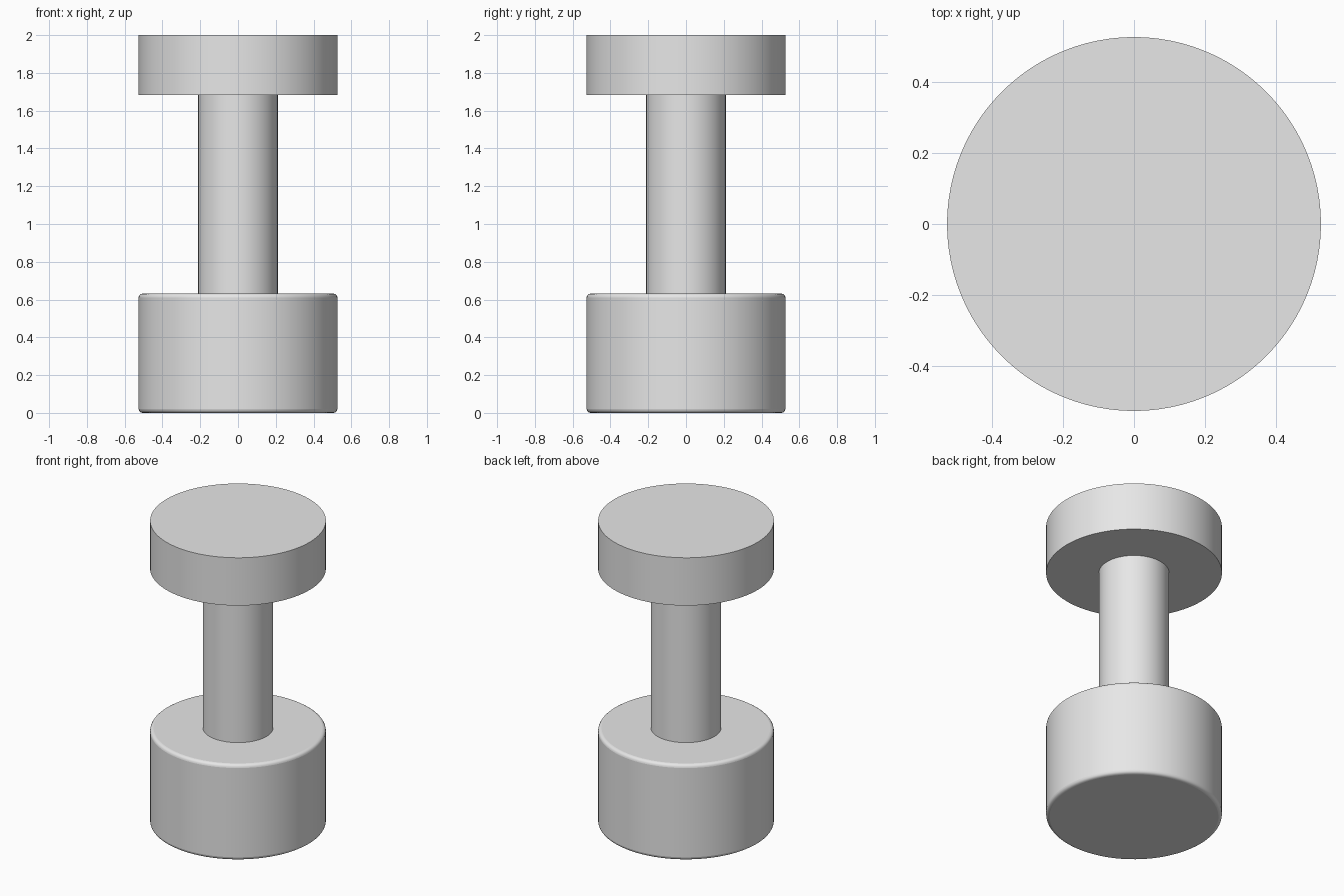
import bpy

if "Cube" in bpy.data.objects:
    bpy.data.objects.remove(bpy.data.objects["Cube"], do_unlink=True)

# Proportions: the whole stack is 9.5 units tall, scaled to 2
UNIT = 2 / 9.5 / 2 * 1.0
DISC_R = 5 * UNIT
STEM_R = 2 * UNIT
FILLET = 0.2 * UNIT

grey = bpy.data.materials.new("plain grey")
grey.use_nodes = True
colour = (0.8, 0.8, 0.8, 1)
grey.diffuse_color = colour
grey.node_tree.nodes["Principled BSDF"].inputs["Base Color"].default_value = colour


def cylinder(name, radius, bottom, top, fillet=0):
    """Upright smooth cylinder, optionally with rounded rims."""
    bpy.ops.mesh.primitive_cylinder_add(
        vertices=96, radius=radius, depth=top - bottom,
        location=(0, 0, (bottom + top) / 2))
    obj = bpy.context.object
    obj.name = name
    obj.data.materials.append(grey)
    bpy.ops.object.shade_smooth_by_angle()
    if fillet:
        bevel = obj.modifiers.new("rounded rims", "BEVEL")
        bevel.width = fillet
        bevel.segments = 4
        bevel.limit_method = "ANGLE"
    return obj


# Heavy base with rounded rims, slim stem, sharp-edged top disc
BASE_TOP = 6 * UNIT
CAP_BOTTOM = 2 - 3 * UNIT
cylinder("base", DISC_R, 0, BASE_TOP, FILLET)
cylinder("stem", STEM_R, BASE_TOP, CAP_BOTTOM)
cylinder("top_disc", DISC_R, CAP_BOTTOM, 2)
